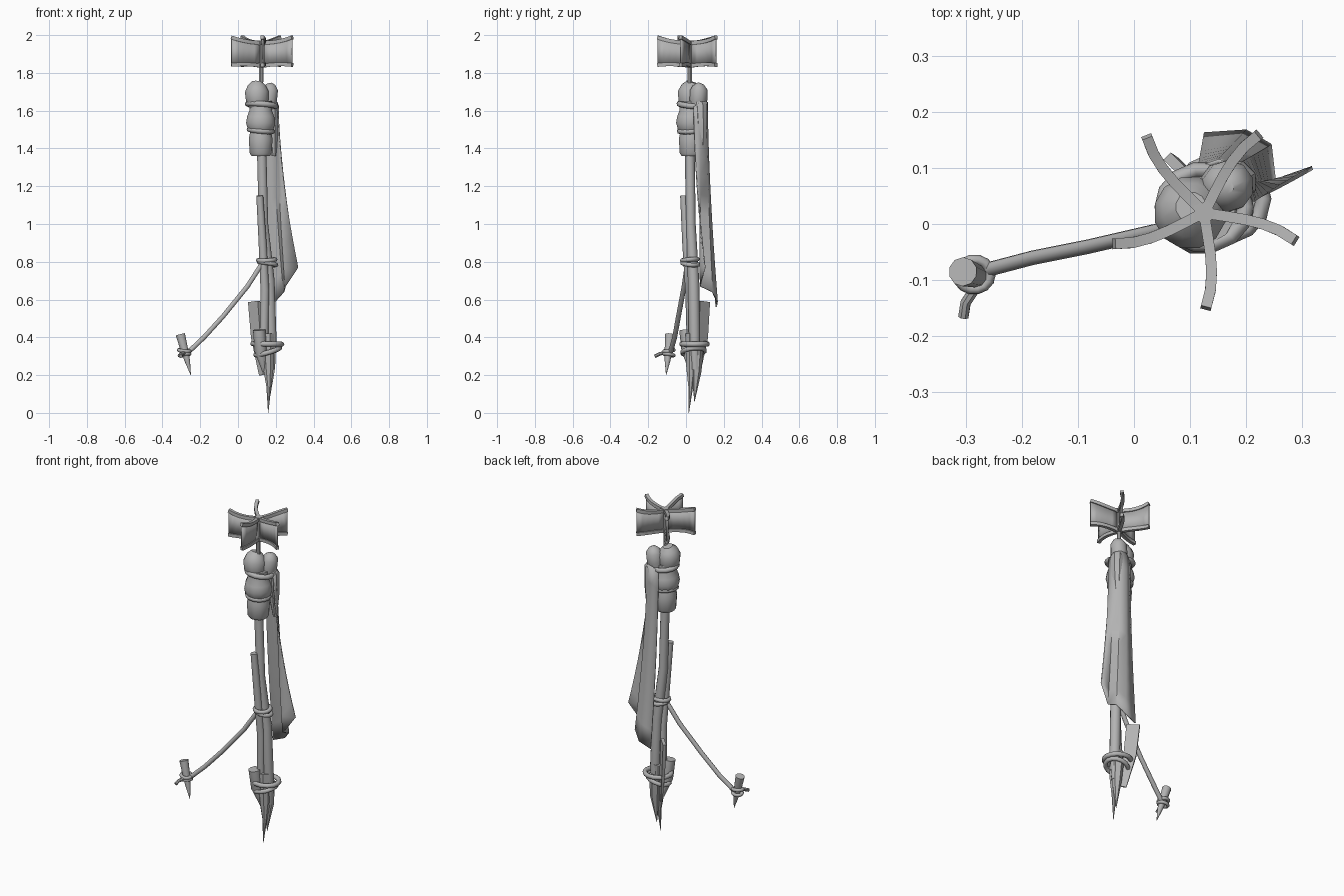
import bpy, bmesh
from math import sin, cos, pi, radians
from mathutils import Vector

cube = bpy.data.objects.get("Cube")
if cube:
    bpy.data.objects.remove(cube, do_unlink=True)

GREY = bpy.data.materials.new("plain grey")
GREY.use_nodes = True
GREY.diffuse_color = (0.45, 0.45, 0.45, 1)
GREY.node_tree.nodes["Principled BSDF"].inputs["Base Color"].default_value = (0.45, 0.45, 0.45, 1)


def finish(ob, angle=40):
    """Give the part its material and smooth shading with sharp edges kept."""
    ob.data.materials.append(GREY)
    bpy.ops.object.select_all(action='DESELECT')
    ob.select_set(True)
    bpy.context.view_layer.objects.active = ob
    bpy.ops.object.shade_smooth_by_angle(angle=radians(angle))
    return ob


def make(name, bm, angle=40):
    bmesh.ops.recalc_face_normals(bm, faces=bm.faces)
    mesh = bpy.data.meshes.new(name)
    bm.to_mesh(mesh)
    bm.free()
    ob = bpy.data.objects.new(name, mesh)
    bpy.context.collection.objects.link(ob)
    return finish(ob, angle)


def tube(name, stations, sides=10, flat=1.0, turn=0.0):
    """Sweep a polygon along stations of (x, y, z, radius)."""
    pts = [Vector(s[:3]) for s in stations]
    whole = (pts[-1] - pts[0]).normalized()
    ref = Vector((0, 0, 1)) if abs(whole.z) < 0.7 else Vector((0, 1, 0))
    bm = bmesh.new()
    rings = []
    for i, p in enumerate(pts):
        t = (pts[min(i + 1, len(pts) - 1)] - pts[max(i - 1, 0)]).normalized()
        u = t.cross(ref).normalized()
        v = u.cross(t)
        ring = []
        for k in range(sides):
            a = 2 * pi * k / sides
            c, s = stations[i][3] * cos(a + pi / sides), stations[i][3] * sin(a + pi / sides) * flat
            ring.append(bm.verts.new(p + u * (c * cos(turn) - s * sin(turn)) + v * (c * sin(turn) + s * cos(turn))))
        rings.append(ring)
    for a, b in zip(rings, rings[1:]):
        for k in range(sides):
            j = (k + 1) % sides
            bm.faces.new((a[k], a[j], b[j], b[k]))
    bm.faces.new(rings[0])
    bm.faces.new(rings[-1])
    return make(name, bm)


def sheet(name, rows, thickness):
    """Thin solid sheet through rows of points."""
    bm = bmesh.new()
    grid = [[bm.verts.new(p) for p in row] for row in rows]
    for a, b in zip(grid, grid[1:]):
        for k in range(len(a) - 1):
            bm.faces.new((a[k], a[k + 1], b[k + 1], b[k]))
    ob = make(name, bm, 50)
    mod = ob.modifiers.new("thickness", 'SOLIDIFY')
    mod.thickness = thickness
    mod.offset = 0
    return ob


def ring(name, loc, rx, ry, minor, tilt=(0, 0)):
    """Rope loop, oval in plan and slightly tilted."""
    bpy.ops.mesh.primitive_torus_add(major_segments=14, minor_segments=8, major_radius=rx,
                                     minor_radius=minor, location=loc, rotation=(tilt[0], tilt[1], 0))
    ob = bpy.context.object
    ob.name = name
    ob.scale.y = ry / rx
    return finish(ob, 60)


# Shaft and the sticks tied to it
tube("main_shaft", [(0.125, 0.02, 1.4, 0.026), (0.135, 0.025, 1.0, 0.026),
                    (0.165, 0.04, 0.7, 0.03), (0.175, 0.045, 0.4, 0.03), (0.175, 0.05, 0.23, 0.022)])
tube("front_stick", [(0.115, -0.012, 1.15, 0.019), (0.13, 0.002, 0.9, 0.022),
                     (0.142, 0.02, 0.65, 0.024), (0.135, 0.03, 0.3, 0.024)])
tube("short_stake", [(0.112, -0.002, 0.44, 0.034), (0.12, 0.01, 0.33, 0.034), (0.14, 0.03, 0.22, 0.012)])
tube("back_plank", [(0.085, 0.095, 0.59, 0.052), (0.1, 0.085, 0.4, 0.05), (0.125, 0.06, 0.2, 0.022)],
     sides=4, flat=0.25, turn=radians(-45))
tube("main_spike", [(0.155, 0.035, 0.42, 0.04), (0.16, 0.03, 0.25, 0.032),
                    (0.163, 0.025, 0.14, 0.014), (0.16, 0.015, 0.0, 0.001)], sides=8)
tube("rear_spike", [(0.165, 0.06, 0.36, 0.035), (0.17, 0.055, 0.22, 0.027), (0.165, 0.045, 0.06, 0.001)], sides=6)

# Rope bindings
ring("middle_binding_upper", (0.152, 0.02, 0.81), 0.045, 0.042, 0.012, (0.1, -0.05))
ring("middle_binding_lower", (0.157, 0.022, 0.79), 0.045, 0.042, 0.012, (-0.1, 0.15))
ring("lower_binding_upper", (0.155, 0.045, 0.365), 0.076, 0.07, 0.014, (0, 0.02))
ring("lower_binding_lower", (0.157, 0.04, 0.325), 0.066, 0.06, 0.013, (0.1, -0.28))

# Slanted line with its ground peg
tube("slanted_line", [(0.14, 0.01, 0.81, 0.013), (0.05, -0.01, 0.67, 0.013), (-0.08, -0.04, 0.51, 0.013),
                      (-0.18, -0.06, 0.4, 0.013), (-0.275, -0.085, 0.31, 0.013)])
tube("peg", [(-0.305, -0.085, 0.415, 0.026), (-0.283, -0.092, 0.33, 0.021),
             (-0.268, -0.098, 0.275, 0.015), (-0.25, -0.105, 0.2, 0.001)])
ring("peg_loop_upper", (-0.285, -0.09, 0.33), 0.029, 0.027, 0.01, (0.15, 0.1))
ring("peg_loop_lower", (-0.283, -0.09, 0.308), 0.027, 0.026, 0.01, (-0.15, -0.15))
tube("peg_loop_tail", [(-0.28, -0.11, 0.32, 0.01), (-0.3, -0.14, 0.312, 0.01), (-0.304, -0.165, 0.3, 0.01)], sides=8)

# Bundled cloth around the upper shaft
C = (0.12, 0.025)
profile = [(1.36, 0.05), (1.375, 0.06), (1.45, 0.065), (1.485, 0.058), (1.5, 0.07),
           (1.535, 0.08), (1.57, 0.074), (1.6, 0.062), (1.65, 0.062)]
tube("wrapped_bundle", [(C[0], C[1], z, r) for z, r in profile], sides=12)
ring("bundle_fold", (C[0], C[1], 1.495), 0.061, 0.061, 0.014, (0.05, 0.1))
ring("bundle_cord", (0.125, 0.03, 1.63), 0.074, 0.068, 0.015, (-0.1, 0.08))
tube("left_top_knob", [(0.11, 0.02, 1.62, 0.05), (0.102, 0.02, 1.655, 0.062), (0.1, 0.02, 1.7, 0.065),
                       (0.1, 0.025, 1.73, 0.05), (0.102, 0.03, 1.752, 0.028)], sides=12)
tube("right_top_knob", [(0.155, 0.06, 1.61, 0.04), (0.162, 0.066, 1.66, 0.047), (0.168, 0.068, 1.71, 0.046),
                        (0.168, 0.066, 1.735, 0.03), (0.166, 0.066, 1.746, 0.012)], sides=10)

# Hanging cloth, folded and flared towards the ragged hem
top_edge = [(0.115, 0.1, 1.62), (0.15, 0.112, 1.645), (0.185, 0.105, 1.65), (0.207, 0.075, 1.645), (0.212, 0.04, 1.62)]
hem = [(0.125, 0.16, 0.56), (0.2, 0.165, 0.59), (0.243, 0.14, 0.64), (0.25, 0.075, 0.67), (0.318, 0.1, 0.77)]
rows = []
for i in range(11):
    t = i / 10
    row = []
    for a, b in zip(top_edge, hem):
        e = t ** 1.6
        row.append((a[0] + (b[0] - a[0]) * e, a[1] + (b[1] - a[1]) * e, a[2] + (b[2] - a[2]) * t))
    rows.append(row)
sheet("hanging_cloth", rows, 0.007)
tube("cloth_shoulder", [(0.16, 0.06, 1.66, 0.035), (0.18, 0.075, 1.62, 0.04),
                        (0.185, 0.08, 1.5, 0.032), (0.19, 0.085, 1.36, 0.012)], sides=8)

# Tail pin and five curved vanes with thick rims
HUB = Vector((0.125, 0.02, 0))
tube("tail_pin", [(0.122, 0.02, 1.7, 0.012), (0.125, 0.02, 1.97, 0.012)], sides=8)
for label, z in (("upper", 1.96), ("lower", 1.84)):
    tube(label + "_hub", [(HUB.x, HUB.y, z - 0.012, 0.022), (HUB.x, HUB.y, z + 0.012, 0.022)], sides=5)
for n in range(5):
    upper, lower = [], []
    for i in range(6):
        t = i / 5
        r = 0.012 + 0.158 * t
        a = radians(55 + 72 * n + 14 * (1 - t) * (0.5 + t))
        p = HUB + Vector((r * cos(a), r * sin(a), 0))
        upper.append((p.x, p.y, 1.96 + 0.028 * t * t))
        lower.append((p.x, p.y, 1.838 + 0.02 * t * (1 - t) + 0.004 * t))
    sheet(f"vane_{n + 1}", [upper, lower], 0.006)
    for label, path in (("upper", upper), ("lower", lower)):
        tube(f"vane_{n + 1}_{label}_rim", [(*p, 0.0135) for p in path], sides=4)
